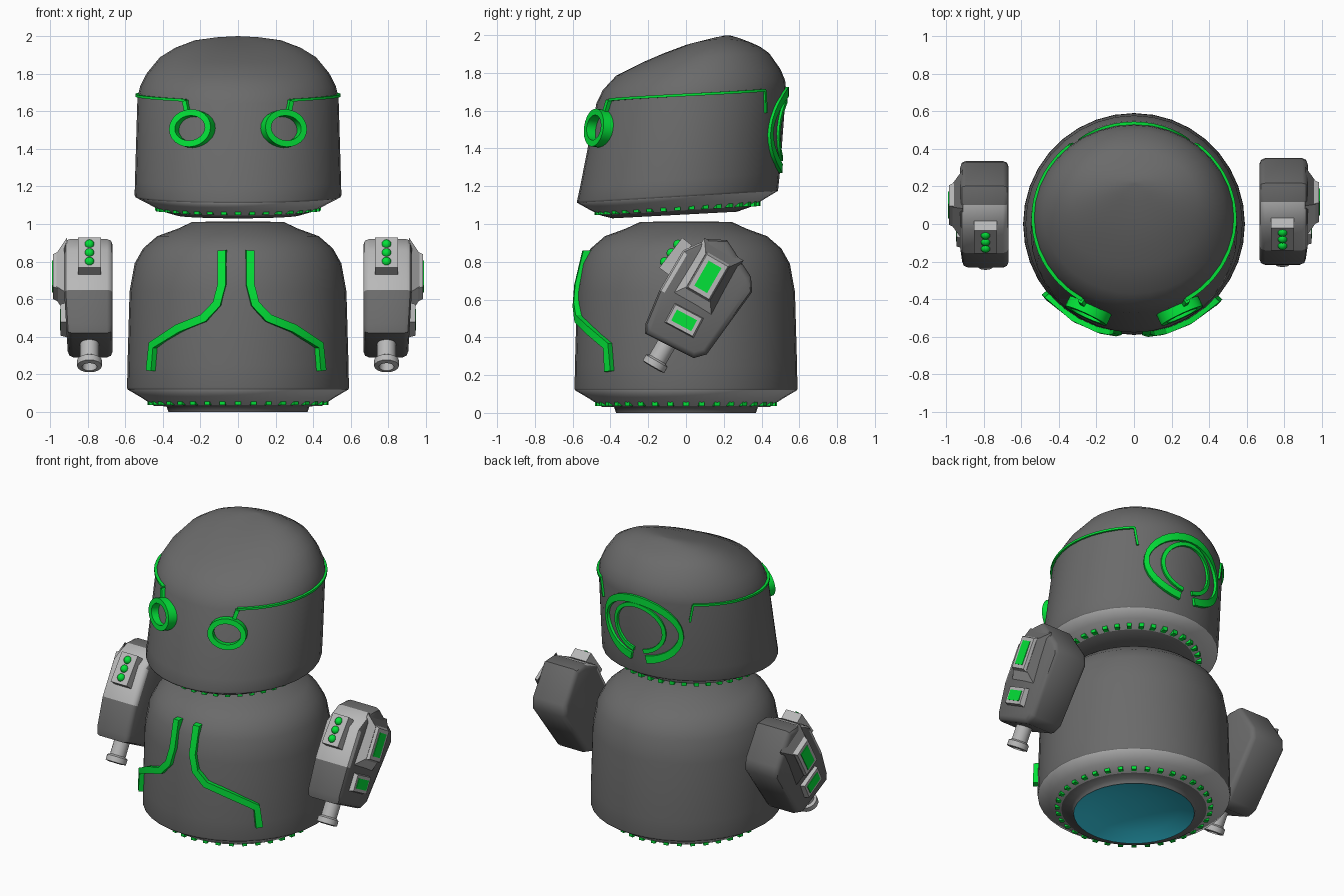
import bpy, bmesh
from math import sin, cos, pi, radians, sqrt, asin
from mathutils import Vector, Matrix

if "Cube" in bpy.data.objects:
    bpy.data.objects.remove(bpy.data.objects["Cube"])


def material(name, rgb):
    m = bpy.data.materials.new(name)
    m.diffuse_color = (*rgb, 1)
    m.use_nodes = True
    m.node_tree.nodes["Principled BSDF"].inputs["Base Color"].default_value = m.diffuse_color
    return m


DARK, LIGHT, GREEN, TEAL = 0, 1, 2, 3
MATS = [material("dark grey", (0.145, 0.145, 0.145)),
        material("light grey", (0.48, 0.48, 0.48)),
        material("bright green", (0.001, 0.76, 0.04)),
        material("teal", (0.035, 0.60, 0.78))]


def finish(bm, name, mat=None, angle=35):
    if mat is not None:
        for f in bm.faces:
            f.material_index = mat
    me = bpy.data.meshes.new(name)
    bm.to_mesh(me)
    bm.free()
    for m in MATS:
        me.materials.append(m)
    ob = bpy.data.objects.new(name, me)
    bpy.context.collection.objects.link(ob)
    bpy.ops.object.select_all(action='DESELECT')
    ob.select_set(True)
    bpy.context.view_layer.objects.active = ob
    bpy.ops.object.shade_smooth_by_angle(angle=radians(angle))
    return ob


def mirror(ob, name, offset=(0, 0, 0)):
    me = ob.data.copy()
    me.transform(Matrix.Translation(offset) @ Matrix.Scale(-1, 4, (1, 0, 0)))
    me.flip_normals()
    bpy.context.collection.objects.link(bpy.data.objects.new(name, me))


def loft(rings, n=36, light=()):
    """Rings of (front y, front z, back y, back z, half width, side lift)."""
    bm = bmesh.new()
    rows = []
    for yf, zf, yb, zb, w, lift in rings:
        row = []
        for i in range(n):
            t = 2 * pi * i / n
            k = (1 - cos(t)) / 2
            row.append(bm.verts.new((w * sin(t), yf + (yb - yf) * k,
                                     zf + (zb - zf) * k + lift * sin(t) ** 2)))
        rows.append(row)
    for j in range(len(rows) - 1):
        a, b = rows[j], rows[j + 1]
        for i in range(n):
            k = (i + 1) % n
            f = bm.faces.new((a[i], a[k], b[k], b[i]))
            f.material_index = LIGHT if j in light else DARK
    bm.faces.new(rows[-1])
    return bm


def ribbon(bm, pts, width, low, high, closed=False):
    """Raised band of rectangular section along (point, normal) pairs."""
    n = len(pts)
    rows = []
    for i, (p, nor) in enumerate(pts):
        prev = pts[(i - 1) % n if closed else max(i - 1, 0)][0]
        nxt = pts[(i + 1) % n if closed else min(i + 1, n - 1)][0]
        side = nor.cross((nxt - prev).normalized()).normalized()
        w = width[i] / 2 if isinstance(width, list) else width / 2
        rows.append([bm.verts.new(p + side * s * w + nor * h)
                     for s, h in ((-1, low), (1, low), (1, high), (-1, high))])
    for i in range(n if closed else n - 1):
        a, b = rows[i], rows[(i + 1) % n]
        for k in range(4):
            bm.faces.new((a[k], a[(k + 1) % 4], b[(k + 1) % 4], b[k]))
    if not closed:
        bm.faces.new(rows[0])
        bm.faces.new(rows[-1])
    bmesh.ops.recalc_face_normals(bm, faces=bm.faces)


def box(bm, centre, rot, size, taper=1.0):
    m = Matrix.Translation(centre) @ rot
    vs = bmesh.ops.create_cube(bm, size=1)['verts']
    for v in vs:
        k = taper if v.co.x > 0 else 1
        v.co = m @ Vector((v.co.x * size[0], v.co.y * size[1] * k, v.co.z * size[2] * k))


def stud_ring(name, r, yc, zc, slope):
    bm = bmesh.new()
    for i in range(36):
        t = 2 * pi * i / 36
        box(bm, (r * sin(t), yc - r * cos(t), zc - slope * r * cos(t)),
            Matrix.Rotation(t, 4, 'Z'), (0.03, 0.035, 0.045))
    finish(bm, name, GREEN)


def light_front(bm, zmin):
    """Light paint on faces turned to the front above a height."""
    bm.normal_update()
    for f in bm.faces:
        front = f.calc_center_median().z > zmin and f.normal.y < -.2
        f.material_index = LIGHT if front else DARK


# Body: dome with a light conical skirt and a recessed teal base
body = [(.37, 0), (.38, .03), (.445, .032), (.515, .077), (.588, .12),
        (.590, .13), (.588, .25), (.577, .64), (.55, .79), (.505, .87), (.43, .935),
        (.32, .975), (.245, 1.01), (.1, 1.014)]
finish(loft([(-r, z, r, z, r, 0) for r, z in body], light=(2, 3)), "body", angle=70)
stud_ring("body_studs", .465, 0, .06, 0)
bm = loft([(-r, z, r, z, r, 0) for r, z in ((.37, .001), (.28, .035), (.17, .06), (.06, .07))])
bmesh.ops.reverse_faces(bm, faces=bm.faces)
finish(bm, "base_plate", TEAL)

# Head: leaning lofted dome with a sloping crown
head = [(-.09, 1.05, -.03, 1.054, .03, 0),
        (-.39, 1.03, .27, 1.065, .33, 0), (-.45, 1.045, .355, 1.095, .405, 0),
        (-.515, 1.078, .42, 1.135, .475, 0), (-.576, 1.112, .486, 1.175, .546, 0),
        (-.577, 1.122, .488, 1.185, .55, 0), (-.56, 1.2, .497, 1.27, .548, 0),
        (-.474, 1.64, .53, 1.71, .535, 0), (-.44, 1.71, .525, 1.76, .52, 0),
        (-.37, 1.785, .50, 1.82, .485, 0), (-.22, 1.86, .44, 1.905, .415, .005),
        (-.12, 1.903, .39, 1.94, .335, .015), (0, 1.948, .34, 1.962, .23, .022),
        (.12, 1.978, .28, 1.985, .11, .012), (.21, 1.999, .23, 1.999, .01, 0)]
finish(loft(head, light=(2, 3)), "head", angle=70)
stud_ring("head_studs", .423, -.045, 1.094, .055)


def head_at(t, z):
    """Point and normal on the head wall, t measured from the front."""
    yf, yb = -.575 + (z - 1.11) * .19, .49 + (z - 1.18) * .074
    yc, b, w = (yf + yb) / 2, (yb - yf) / 2, .55 - .03 * (z - 1.14)
    return (Vector((w * sin(t), yc - b * cos(t), z)),
            Vector((sin(t) / w, -cos(t) / b, 0)).normalized())


def back_arc(cz, rx, rz, a, n):
    out = []
    for i in range(n):
        u = radians(-a + 2 * a * i / (n - 1))
        out.append(head_at(pi - asin(rx * sin(u) / .54), cz + rz * cos(u)))
    return out


# Eye rings: flat ovals lying against the leaning wall
p0, nor = head_at(asin(.238 / .54), 1.505)
up = Vector((-.02, .13, 1)).normalized()
across = up.cross(nor).normalized()
nor = across.cross(up).normalized()
bm = bmesh.new()
ribbon(bm, [(p0 + across * .105 * cos(a) + up * .084 * sin(a), nor)
            for a in (2 * pi * i / 24 for i in range(24))], .034, -.03, .045, True)
mirror(finish(bm, "right_eye_ring", GREEN), "left_eye_ring")

# Thin trim line from each eye round to the back
bm = bmesh.new()
ribbon(bm, [head_at(asin(.265 / .54), 1.59), head_at(asin(.28 / .54), 1.655)], .025, -.01, .022)
line = [head_at(radians(31 + 109 * i / 20), 1.658 + .05 * i / 20) for i in range(21)]
ribbon(bm, line, .014, -.01, .012)
ribbon(bm, [line[-1], head_at(radians(143), 1.59)], .014, -.01, .012)
mirror(finish(bm, "right_trim_line", GREEN), "left_trim_line")

# Back emblem: two open rings
bm = bmesh.new()
widths = [.03 + .02 * abs(cos(2 * pi * i / 32)) for i in range(33)]
ribbon(bm, back_arc(1.495, .275, .205, 169, 33), widths, -.02, .016)
ribbon(bm, back_arc(1.5, .178, .158, 169, 29), .026, -.02, .013)
finish(bm, "back_emblem", GREEN)

# Chest stripes
for s, name in ((1, "right_chest_stripe"), (-1, "left_chest_stripe")):
    pts = []
    for x, z, r in ((.072, .86, .515), (.072, .68, .558), (.098, .575, .57),
                    (.165, .5, .575), (.295, .445, .577), (.428, .355, .58), (.44, .22, .583)):
        x = s * x - .01
        y = -sqrt(r * r - x * x)
        pts.append((Vector((x, y, z)), Vector((x, y, 0)).normalized()))
    bm = bmesh.new()
    ribbon(bm, pts, .044, -.03, .035)
    finish(bm, name, GREEN, 20)

# Arms: bevelled extruded outline, light on the front upper slope
SHIFT = (0, -.015, 0)
outline = [(.116, .92), (.217, .915), (.344, .72), (.35, .64), (.11, .31),
           (.04, .29), (-.217, .42), (-.215, .47), (-.14, .65), (-.016, .86)]
bm = bmesh.new()
inner = [bm.verts.new((.667, y, z)) for y, z in outline]
outer = [bm.verts.new((.925 - .06 * max(0, .64 - z), y, z)) for y, z in outline]
n = len(outline)
bm.faces.new(inner)
bm.faces.new(outer[::-1])
rim = []
for i in range(n):
    k = (i + 1) % n
    f = bm.faces.new((inner[i], outer[i], outer[k], inner[k]))
    rim += [e for e in f.edges if (e.verts[0] in inner) == (e.verts[1] in inner)]
bmesh.ops.recalc_face_normals(bm, faces=bm.faces)
bmesh.ops.bevel(bm, geom=rim, offset=.03, segments=2, profile=.5, affect='EDGES')
light_front(bm, .64)
mirror(finish(bm, "right_arm", angle=45), "left_arm", SHIFT)

# Bulge on the outer side of each arm, under the upper frame
bm = bmesh.new()
box(bm, (.938, .116, .72), Matrix.Rotation(radians(-30), 4, 'X'), (.055, .24, .34), .6)
light_front(bm, .6)
mirror(finish(bm, "right_bulge"), "left_bulge", SHIFT)

# Side frames with green windows
for name, y, z, ang, length, width, x0, x1 in (("upper", .116, .72, -30, .235, .15, .945, .985),
                                               ("lower", -.01, .49, 62, .185, .125, .89, .943)):
    rot = Matrix.Rotation(radians(ang), 4, 'X')
    bm = bmesh.new()
    box(bm, ((x0 + x1) / 2, y, z), rot, (x1 - x0, width, length), .85)
    mirror(finish(bm, f"right_{name}_frame", LIGHT), f"left_{name}_frame", SHIFT)
    bm = bmesh.new()
    box(bm, (x1 + .001, y, z), rot, (.006, width * .52, length * .65))
    mirror(finish(bm, f"right_{name}_window", GREEN), f"left_{name}_window", SHIFT)

# Front pad with three beads
along, out = Vector((0, .606, .795)), Vector((0, -.795, .606))
rot = Matrix.Rotation(-radians(37.3), 4, 'X')
mid = Vector((.79, -.055, .828))
bm = bmesh.new()
box(bm, mid, rot, (.12, .065, .2))
mirror(finish(bm, "right_pad", LIGHT), "left_pad", SHIFT)
bm = bmesh.new()
for k in (-1, 0, 1):
    bmesh.ops.create_uvsphere(bm, u_segments=12, v_segments=8, radius=.026,
                              matrix=Matrix.Translation(mid + along * k * .058 + out * .028))
mirror(finish(bm, "right_beads", GREEN), "left_beads", SHIFT)

# Nozzle at the arm tip
bm = loft([(-r, z, r, z, r, 0) for r, z in
           ((.05, 0), (.05, .1), (.066, .11), (.066, .145), (.04, .15), (.035, .09))],
          n=16, light=range(5))
axis = Vector((0, -.5, -.866))
bm.transform(Matrix.Translation((.79, -.1, .37)) @ axis.to_track_quat('Z', 'Y').to_matrix().to_4x4())
mirror(finish(bm, "right_nozzle"), "left_nozzle", SHIFT)
